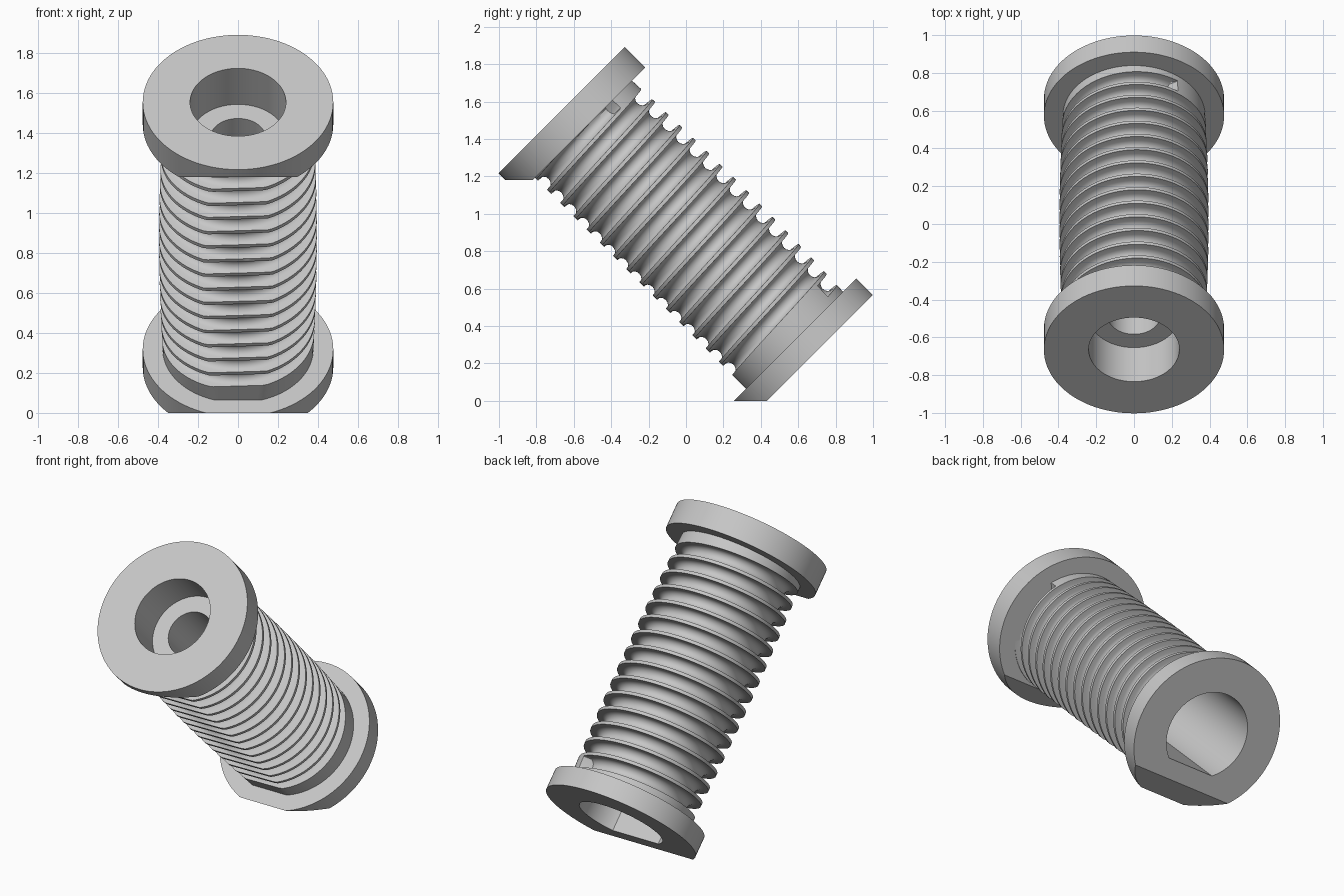
import bpy, bmesh, math
from mathutils import Matrix, Vector

cube = bpy.data.objects.get("Cube")
if cube:
    bpy.data.objects.remove(cube, do_unlink=True)

grey = bpy.data.materials.new("light_grey")
grey.use_nodes = True
COLOUR = (0.57, 0.57, 0.57, 1)
grey.diffuse_color = COLOUR
grey.node_tree.nodes["Principled BSDF"].inputs["Base Color"].default_value = COLOUR

SEG = 96
TOP = Vector((0, -0.665, 1.555))   # centre of the upper end face
# local x = across, local y = upper side of the spool, local z = along the axis downwards
AXES = Matrix(((1, 0, 0), (0, 1, 1), (0, 1, -1)))
for row in (1, 2):
    AXES[row] = AXES[row] * math.sqrt(0.5)

FLANGE_R, HEAD_R, LIP_R, BORE_R, CORE_R = 0.477, 0.24, 0.14, 0.265, 0.29
FLANGE_IN, HEAD_DEPTH, NECK_END, BODY_END, LENGTH = 0.155, 0.255, 0.6, 1.75, 1.875
BODY_FLAT, BORE_FLAT = -0.357, -0.21


def ring_point(radius, angle, s, flat=-1):
    local = Vector((radius * math.sin(angle), max(radius * math.cos(angle), flat), s))
    return TOP + AXES @ local


def finish(name, bm):
    bmesh.ops.recalc_face_normals(bm, faces=bm.faces)
    mesh = bpy.data.meshes.new(name)
    bm.to_mesh(mesh)
    bm.free()
    mesh.materials.append(grey)
    obj = bpy.data.objects.new(name, mesh)
    bpy.context.collection.objects.link(obj)
    bpy.ops.object.select_all(action='DESELECT')
    obj.select_set(True)
    bpy.context.view_layer.objects.active = obj
    bpy.ops.object.shade_smooth_by_angle(angle=math.radians(30))


def lathe(name, profile, cut_z=None):
    """Closed ring from (radius, s, flat) points, optionally sliced level."""
    bm = bmesh.new()
    rings = [[bm.verts.new(ring_point(r, 2 * math.pi * i / SEG, s, flat)) for i in range(SEG)]
             for r, s, flat in profile]
    for a, b in zip(rings, rings[1:] + rings[:1]):
        for i in range(SEG):
            j = (i + 1) % SEG
            bm.faces.new((a[i], a[j], b[j], b[i]))
    if cut_z is not None:
        geom = bm.verts[:] + bm.edges[:] + bm.faces[:]
        cut = bmesh.ops.bisect_plane(bm, geom=geom, plane_co=(0, 0, cut_z),
                                     plane_no=(0, 0, -1), clear_outer=True)
        edges = [e for e in cut["geom_cut"] if isinstance(e, bmesh.types.BMEdge)]
        bmesh.ops.holes_fill(bm, edges=edges, sides=0)
    finish(name, bm)


# End flanges, each sliced level on its underside
lathe("upper_flange", [(HEAD_R, 0, -1), (FLANGE_R, 0, -1),
                       (FLANGE_R, FLANGE_IN, -1), (HEAD_R, FLANGE_IN, -1)], 1.18)
lathe("lower_flange", [(BORE_R, BODY_END, BORE_FLAT), (FLANGE_R, BODY_END, -1),
                       (FLANGE_R, LENGTH, -1), (BORE_R, LENGTH, BORE_FLAT)], 0)

# Bore: counterbore, narrow neck, then the wide bore with a flat
lathe("bore_lining", [(HEAD_R, FLANGE_IN, -1), (HEAD_R, HEAD_DEPTH, -1), (LIP_R, HEAD_DEPTH, -1),
                      (LIP_R, NECK_END, -1), (BORE_R, NECK_END, BORE_FLAT),
                      (BORE_R, BODY_END, BORE_FLAT), (CORE_R, BODY_END, -1),
                      (CORE_R, FLANGE_IN, -1)])

# Slightly crowned barrel with a round helical groove that stops short of each end
PITCH, GROOVE, SINK, START = 0.1, 0.04, 0.03, 0.262
FIRST_TURN, LAST_TURN = -0.85, 14.1
STEPS = 8


def barrel_radius(s):
    middle = (FLANGE_IN + BODY_END) / 2
    return 0.395 - 0.018 * ((s - middle) / (BODY_END - middle)) ** 2


# groove section as (depth below the surface, offset along the axis)
section = [(0, -GROOVE)]
for k in range(STEPS + 1):
    a = math.pi * k / STEPS
    section.append((SINK + GROOVE * math.sin(a), -GROOVE * math.cos(a)))
section.append((0, GROOVE))

bm = bmesh.new()
rows = []
for i in range(SEG + 1):
    angle = 2 * math.pi * i / SEG
    row = []
    for t in range(-3, int(LAST_TURN) + 3):
        turn = t + i / SEG
        cut = FIRST_TURN <= turn <= LAST_TURN
        for depth, ds in section:
            s = START + PITCH * turn + ds
            s = min(max(s, FLANGE_IN), BODY_END)
            r = barrel_radius(s) - depth * cut
            row.append((bm.verts.new(ring_point(r, angle, s, BODY_FLAT)), s))
    rows.append(row)
for a, b in zip(rows, rows[1:]):
    for j in range(len(a) - 1):
        quad = (a[j], a[j + 1], b[j + 1], b[j])
        depths = [s for _, s in quad]
        if max(depths) - min(depths) > 1e-6:
            bm.faces.new([v for v, _ in quad])
bmesh.ops.delete(bm, geom=[v for v in bm.verts if not v.link_faces], context='VERTS')
bmesh.ops.remove_doubles(bm, verts=bm.verts, dist=1e-5)
finish("threaded_barrel", bm)
